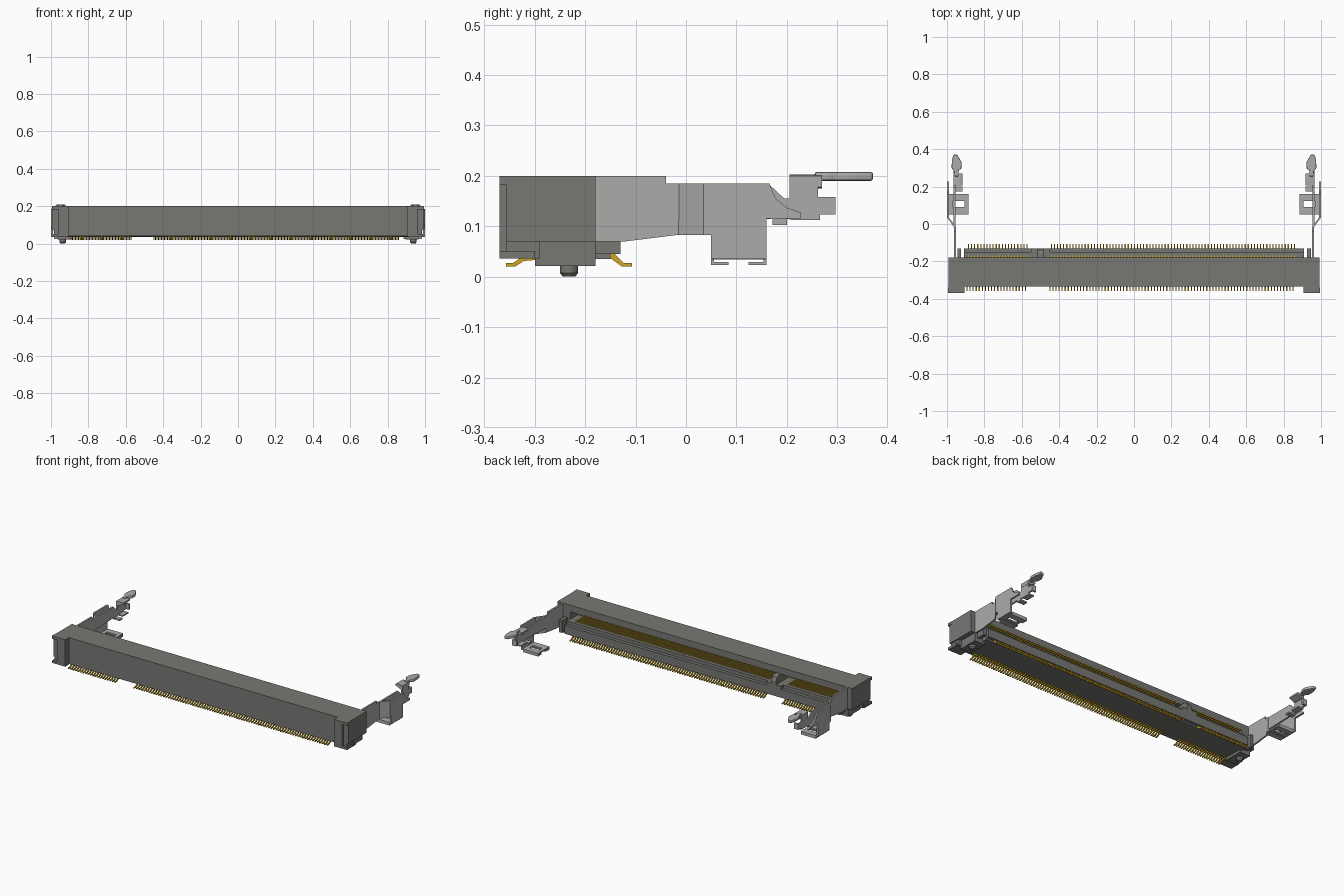
import bpy, bmesh, math
from mathutils import Vector

old = bpy.data.objects.get("Cube")
if old:
    bpy.data.objects.remove(old, do_unlink=True)


def material(name, rgb):
    m = bpy.data.materials.new(name)
    m.use_nodes = True
    m.diffuse_color = (*rgb, 1)
    m.node_tree.nodes["Principled BSDF"].inputs["Base Color"].default_value = (*rgb, 1)
    return m


PLASTIC = material("grey plastic", (0.185, 0.185, 0.175))
STEEL = material("light steel", (0.41, 0.41, 0.40))
GOLD = material("gold contacts", (0.62, 0.39, 0.015))


def finish(name, bm, mat):
    bmesh.ops.recalc_face_normals(bm, faces=bm.faces)
    me = bpy.data.meshes.new(name)
    bm.to_mesh(me)
    bm.free()
    me.materials.append(mat)
    ob = bpy.data.objects.new(name, me)
    bpy.context.collection.objects.link(ob)
    return ob


def add_prism(bm, points, place, a, b):
    """Sweep an outline from depth a to depth b; place maps (u, v, depth) to a point."""
    lo = [bm.verts.new(place(u, v, a)) for u, v in points]
    hi = [bm.verts.new(place(u, v, b)) for u, v in points]
    bm.faces.new(lo)
    bm.faces.new(hi[::-1])
    n = len(points)
    for i in range(n):
        j = (i + 1) % n
        bm.faces.new((lo[i], hi[i], hi[j], lo[j]))


def side_yz(u, v, d):
    return Vector((d, u, v))


def plan_xy(u, v, d):
    return Vector((u, v, d))


def add_box(bm, x0, x1, y0, y1, z0, z1):
    add_prism(bm, [(x0, y0), (x1, y0), (x1, y1), (x0, y1)], plan_xy, z0, z1)


def boxes(name, mat, *dims, s=1):
    bm = bmesh.new()
    for x0, x1, y0, y1, z0, z1 in dims:
        add_box(bm, s * x0, s * x1, y0, y1, z0, z1)
    return finish(name, bm, mat)


def prism(name, mat, points, place, a, b):
    bm = bmesh.new()
    add_prism(bm, points, place, a, b)
    return finish(name, bm, mat)


# Long housing with an open card slot at the back
HOUSING = [(-0.335, 0.04), (-0.18, 0.035), (-0.15, 0.035), (-0.15, 0.045), (-0.13, 0.045),
           (-0.13, 0.095), (-0.15, 0.095), (-0.15, 0.115), (-0.29, 0.115), (-0.29, 0.16),
           (-0.18, 0.16), (-0.18, 0.20), (-0.335, 0.20)]
prism("housing", PLASTIC, HOUSING, side_yz, -0.91, 0.91)

# Keying rib across the slot, with its surround on the lower jaw
KEY = [(-0.29, 0.11), (-0.13, 0.045), (-0.13, 0.135), (-0.14, 0.155), (-0.155, 0.163), (-0.29, 0.163)]
prism("key_rib", PLASTIC, KEY, side_yz, -0.515, -0.485)
boxes("key_surround", PLASTIC, (-0.55, -0.45, -0.152, -0.13, 0.09, 0.115))

# Contacts: two groups of pins on each edge, plus strips inside the slot
PITCH = 0.01645
FRONT_PIN = [(-0.30, 0.042), (-0.325, 0.040), (-0.343, 0.027), (-0.357, 0.027),
             (-0.357, 0.020), (-0.339, 0.020), (-0.322, 0.031), (-0.30, 0.033)]
REAR_PIN = [(-0.16, 0.047), (-0.144, 0.047), (-0.123, 0.027), (-0.107, 0.027),
            (-0.107, 0.020), (-0.127, 0.020), (-0.149, 0.036), (-0.16, 0.036)]
bm_front, bm_rear, bm_slot = bmesh.new(), bmesh.new(), bmesh.new()
for start, count in ((-0.893, 20), (-0.45, 80)):
    for i in range(count):
        x = start + i * PITCH
        add_prism(bm_front, FRONT_PIN, side_yz, x - 0.003, x + 0.003)
        xr = x + PITCH / 2
        add_prism(bm_rear, REAR_PIN, side_yz, xr - 0.003, xr + 0.003)
        add_box(bm_slot, xr - 0.003, xr + 0.003, -0.285, -0.168, 0.114, 0.121)
        add_box(bm_slot, x - 0.003, x + 0.003, -0.285, -0.176, 0.154, 0.161)
finish("front_pins", bm_front, GOLD)
finish("rear_pins", bm_rear, GOLD)
finish("slot_contacts", bm_slot, GOLD)

# Sideways course of the bent sheet arm
def arm_x(y):
    t = min(max((y + 0.015) / 0.05, 0), 1)
    return 0.953 + 0.037 * t


ARM_ROOT = [(-0.20, 0.07), (-0.12, 0.07), (-0.015, 0.083), (-0.015, 0.185),
            (-0.04, 0.185), (-0.04, 0.20), (-0.20, 0.20)]
ARM_BEND = [(-0.015, 0.083), (0.035, 0.083), (0.035, 0.185), (-0.015, 0.185)]
ARM_OUTER = [(0.035, 0.083), (0.05, 0.083), (0.05, 0.036), (0.16, 0.036), (0.16, 0.115),
             (0.228, 0.115), (0.228, 0.127), (0.20, 0.137), (0.178, 0.155),
             (0.165, 0.185), (0.035, 0.185)]
SPRING = [(-0.015, 0.11), (0.172, 0.115), (0.172, 0.103), (0.20, 0.103), (0.20, 0.115),
          (0.212, 0.112), (0.266, 0.112), (0.266, 0.123), (0.297, 0.123), (0.297, 0.158),
          (0.262, 0.158), (0.262, 0.178), (0.205, 0.178), (0.205, 0.155), (0.195, 0.155),
          (0.165, 0.183), (-0.015, 0.183)]
HANDLE = [(0.938, 0.255), (0.960, 0.255), (0.962, 0.282), (0.975, 0.298), (0.974, 0.335),
          (0.966, 0.371), (0.945, 0.371), (0.922, 0.330), (0.922, 0.298), (0.938, 0.285)]
LIP = [(0.965, 0.200), (0.965, 0.178), (0.952, 0.175), (0.918, 0.190), (0.918, 0.200), (0.930, 0.203)]

for s, side in ((1, "left"), (-1, "right")):
    # Housing end: wall, front lips, foot block and rear stub
    boxes("housing_end_" + side, PLASTIC,
          (0.905, 0.993, -0.357, -0.18, 0.07, 0.20),
          (0.905, 0.995, -0.37, -0.34, 0.183, 0.20),
          (0.905, 0.960, -0.37, -0.34, 0.05, 0.19),
          (0.905, 0.993, -0.37, -0.30, 0.036, 0.051),
          (0.905, 0.985, -0.357, -0.29, 0.036, 0.072),
          (0.895, 0.965, -0.30, -0.18, 0.021, 0.072),
          (0.925, 0.945, -0.185, -0.13, 0.045, 0.12), s=s)

    # Tapered locating peg
    bm = bmesh.new()
    for z0, z1, r0, r1 in ((0.007, 0.025, 0.018, 0.018), (0.0, 0.007, 0.012, 0.018)):
        ring = bmesh.ops.create_cone(bm, cap_ends=True, segments=20, radius1=r0,
                                     radius2=r1, depth=z1 - z0)["verts"]
        bmesh.ops.translate(bm, verts=ring, vec=(s * 0.937, -0.232, (z0 + z1) / 2))
    peg = finish("locating_peg_" + side, bm, PLASTIC)
    peg.data.shade_smooth()
    peg.data.set_sharp_from_angle(angle=math.radians(30))

    # Bent sheet arm and the inner spring beside it
    bm = bmesh.new()
    for outline in (ARM_ROOT, ARM_BEND, ARM_OUTER):
        add_prism(bm, outline, lambda u, v, d: Vector((s * (arm_x(u) + d), u, v)), 0, 0.010)
    bmesh.ops.remove_doubles(bm, verts=bm.verts, dist=0.0001)
    finish("latch_arm_" + side, bm, STEEL)
    prism("latch_spring_" + side, STEEL, SPRING, side_yz, s * 0.954, s * 0.964)

    # Card support tabs and the curled spring end
    boxes("card_tabs_" + side, STEEL,
          (0.918, 0.96, 0.173, 0.20, 0.103, 0.112),
          (0.925, 0.96, 0.212, 0.266, 0.112, 0.120),
          (0.935, 0.96, 0.287, 0.297, 0.123, 0.158), s=s)

    # Hooked card lip and thumb handle
    prism("latch_lip_" + side, STEEL, LIP,
          lambda u, v, d: Vector((s * u, d, v)), 0.205, 0.270)
    handle = prism("latch_handle_" + side, STEEL, HANDLE,
                   lambda u, v, d: Vector((s * u, v, d)), 0.190, 0.208)
    bevel = handle.modifiers.new("rounded edge", "BEVEL")
    bevel.width = 0.005
    bevel.segments = 2

    # Solder foot: slotted plate with folded lips underneath
    boxes("solder_foot_" + side, STEEL,
          (0.885, 0.995, 0.052, 0.090, 0.034, 0.042),
          (0.885, 0.995, 0.124, 0.160, 0.034, 0.042),
          (0.885, 0.905, 0.088, 0.126, 0.034, 0.042),
          (0.968, 0.995, 0.088, 0.126, 0.034, 0.042),
          (0.885, 0.985, 0.050, 0.056, 0.024, 0.042),
          (0.885, 0.985, 0.154, 0.160, 0.024, 0.042),
          (0.885, 0.985, 0.050, 0.084, 0.023, 0.029),
          (0.885, 0.985, 0.124, 0.160, 0.023, 0.029), s=s)
